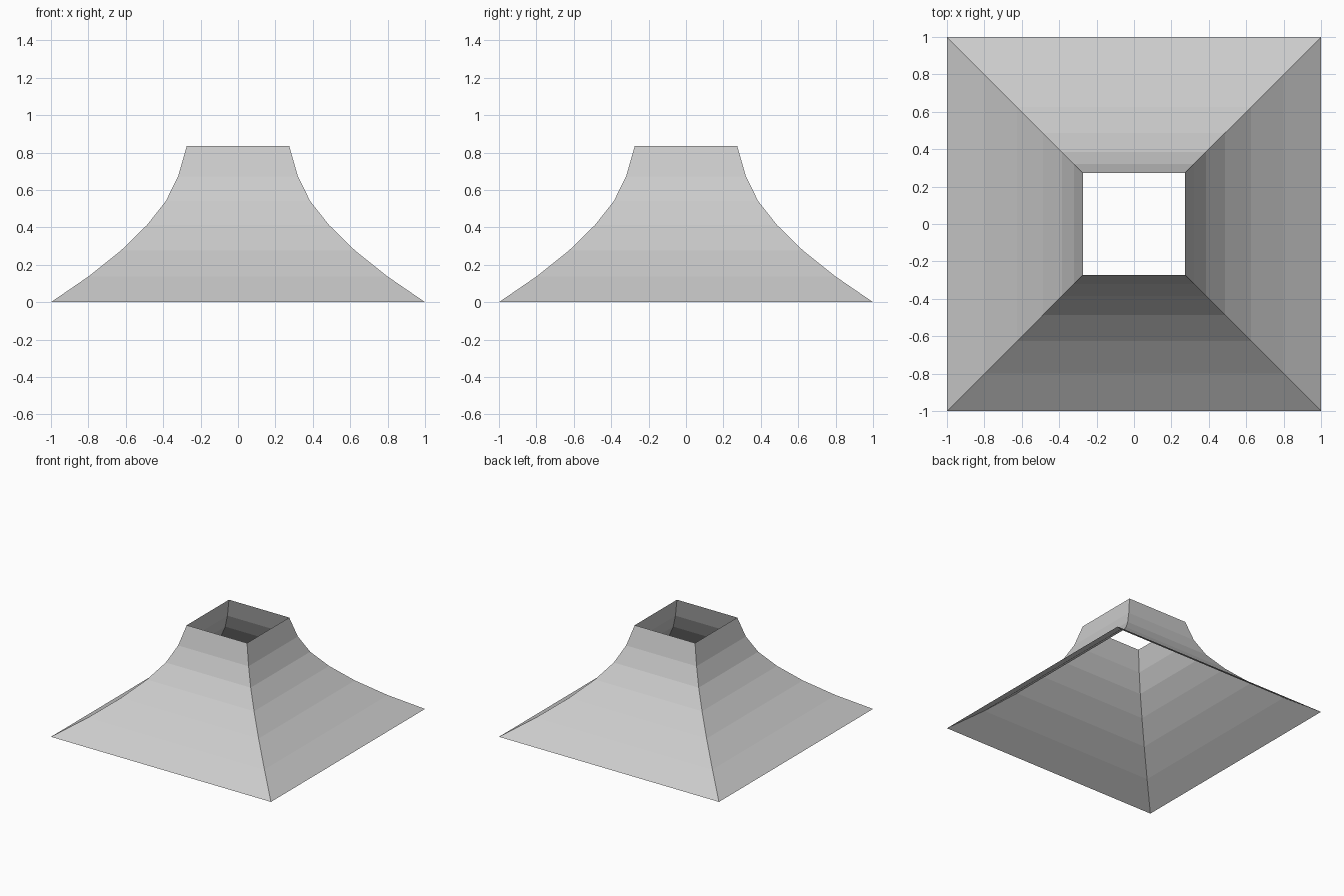
import bpy, bmesh

if "Cube" in bpy.data.objects:
    bpy.data.objects.remove(bpy.data.objects["Cube"])

# Half-width and height of each square ring of the flared hood
PROFILE = [(1.0, 0.0), (0.80, 0.137), (0.625, 0.277), (0.487, 0.412),
           (0.386, 0.54), (0.32, 0.673), (0.274, 0.834)]
CORNERS = [(-1, -1), (1, -1), (1, 1), (-1, 1)]

grey = bpy.data.materials.new("light_grey")
grey.diffuse_color = (0.6, 0.6, 0.6, 1)
grey.use_nodes = True
grey.node_tree.nodes["Principled BSDF"].inputs["Base Color"].default_value = grey.diffuse_color

# Open square shell, joined ring to ring with no floor or cap
bm = bmesh.new()
rings = [[bm.verts.new((sx * r, sy * r, z)) for sx, sy in CORNERS]
         for r, z in PROFILE]
for low, high in zip(rings, rings[1:]):
    for i in range(4):
        j = (i + 1) % 4
        bm.faces.new((low[i], low[j], high[j], high[i]))

mesh = bpy.data.meshes.new("flared_hood")
bm.to_mesh(mesh)
bm.free()
mesh.materials.append(grey)
hood = bpy.data.objects.new("flared_hood", mesh)
bpy.context.collection.objects.link(hood)
